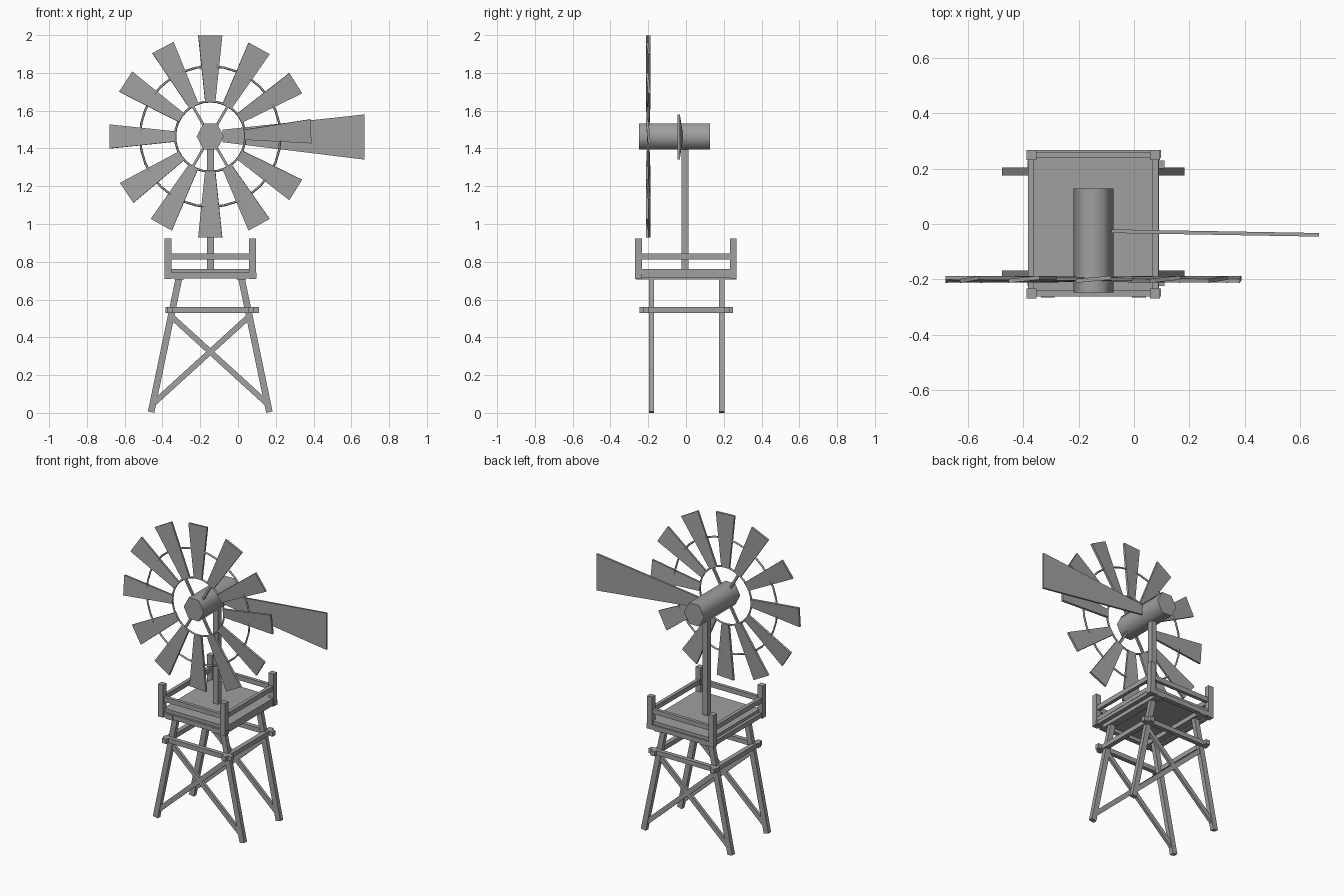
import bpy, bmesh, math
from mathutils import Matrix, Vector

cube = bpy.data.objects.get("Cube")
if cube:
    bpy.data.objects.remove(cube, do_unlink=True)

GREY = (0.35, 0.35, 0.35, 1)
mat = bpy.data.materials.new("weathered grey")
mat.use_nodes = True
mat.diffuse_color = GREY
mat.node_tree.nodes["Principled BSDF"].inputs["Base Color"].default_value = GREY

CX = -0.147                       # tower axis
HUB = Vector((CX, -0.2, 1.463))   # rotor centre


def finish(name, bm):
    bmesh.ops.recalc_face_normals(bm, faces=bm.faces)
    mesh = bpy.data.meshes.new(name)
    bm.to_mesh(mesh)
    bm.free()
    mesh.materials.append(mat)
    obj = bpy.data.objects.new(name, mesh)
    bpy.context.collection.objects.link(obj)
    return obj


def box(name, lo, hi):
    lo, hi = Vector(lo), Vector(hi)
    bm = bmesh.new()
    bmesh.ops.create_cube(bm, size=1)
    bmesh.ops.scale(bm, vec=hi - lo, verts=bm.verts)
    bmesh.ops.translate(bm, vec=(lo + hi) / 2, verts=bm.verts)
    return finish(name, bm)


def beam(name, a, b, width, depth):
    """Straight bar from a to b in an xz plane; depth runs along y."""
    a, b = Vector(a), Vector(b)
    along = (b - a).normalized()
    side = along.cross(Vector((0, 1, 0)))
    rot = Matrix((side, (0, 1, 0), along)).transposed().to_4x4()
    bm = bmesh.new()
    bmesh.ops.create_cube(bm, size=1)
    bmesh.ops.scale(bm, vec=(width, depth, (b - a).length), verts=bm.verts)
    bmesh.ops.transform(bm, matrix=Matrix.Translation((a + b) / 2) @ rot, verts=bm.verts)
    return finish(name, bm)


def plate(name, outline, thickness, matrix):
    """Flat panel drawn in xz, thickened along y."""
    bm = bmesh.new()
    face = bm.faces.new([bm.verts.new((x, -thickness / 2, z)) for x, z in outline])
    new = bmesh.ops.extrude_face_region(bm, geom=[face])["geom"]
    bmesh.ops.translate(bm, vec=(0, thickness, 0),
                        verts=[v for v in new if isinstance(v, bmesh.types.BMVert)])
    bmesh.ops.transform(bm, matrix=matrix, verts=bm.verts)
    return finish(name, bm)


def smooth(obj, angle):
    bpy.ops.object.select_all(action="DESELECT")
    obj.select_set(True)
    bpy.context.view_layer.objects.active = obj
    bpy.ops.object.shade_smooth_by_angle(angle=math.radians(angle))


# Tower: splayed legs and crossed braces on the front and back
for face, y in (("front", -0.183), ("back", 0.19)):
    for side, s in (("right", -1), ("left", 1)):
        beam(f"{face}_{side}_leg", (CX + s * 0.313, y, 0.004), (CX + s * 0.162, y, 0.73), 0.035, 0.028)
        beam(f"{face}_{side}_brace", (CX - s * 0.295, y, 0.055), (CX + s * 0.205, y, 0.51), 0.03, 0.018)

# Waist beams, lapped around the legs with projecting ends
for face, y in (("front", -0.21), ("back", 0.215)):
    box(f"{face}_waist_beam", (-0.385, y - 0.014, 0.53), (0.11, y + 0.014, 0.56))
for side, s in (("right", -1), ("left", 1)):
    x = CX + s * 0.215
    box(f"{side}_waist_beam", (x - 0.015, -0.245, 0.53), (x + 0.015, 0.25, 0.56))

# Platform: deck, perimeter frame, and joists over the leg tops
box("deck", (-0.363, -0.25, 0.735), (0.09, 0.258, 0.763))
for face, y in (("front", -0.248), ("back", 0.253)):
    box(f"{face}_deck_beam", (-0.37, y - 0.015, 0.712), (0.097, y + 0.015, 0.742))
for side, s in (("right", -1), ("left", 1)):
    x = CX + s * 0.222
    box(f"{side}_deck_beam", (x - 0.013, -0.25, 0.714), (x + 0.013, 0.255, 0.744))
    x = CX + s * 0.165
    box(f"{side}_joist", (x - 0.025, -0.265, 0.706), (x + 0.025, 0.268, 0.737))

# Railing: corner posts and a single rail on each side
for face, y in (("front", -0.252), ("back", 0.25)):
    for side, s in (("right", -1), ("left", 1)):
        x = CX + s * 0.223
        box(f"{face}_{side}_post", (x - 0.018, y - 0.018, 0.71), (x + 0.018, y + 0.018, 0.922))
    box(f"{face}_rail", (-0.365, y - 0.011, 0.812), (0.08, y + 0.011, 0.843))
for side, s in (("right", -1), ("left", 1)):
    x = CX + s * 0.225
    box(f"{side}_rail", (x - 0.011, -0.25, 0.812), (x + 0.011, 0.25, 0.843))

# Mast
box("mast", (CX - 0.017, -0.025, 0.755), (CX + 0.019, 0.014, 1.42))

# Six-sided head, smooth along its length
bm = bmesh.new()
bmesh.ops.create_cone(bm, cap_ends=True, segments=6, radius1=0.072, radius2=0.072, depth=0.375)
lift = Matrix.Translation((CX, -0.06, HUB.z)) @ Matrix.Diagonal((1, 1, 1.1, 1))
align = Matrix.Rotation(math.radians(90), 4, "X") @ Matrix.Rotation(math.radians(30), 4, "Z")
points_sideways = max(abs((align @ v.co).x) for v in bm.verts) > 0.07
if not points_sideways:
    align = Matrix.Rotation(math.radians(90), 4, "X")
bmesh.ops.transform(bm, matrix=lift @ align, verts=bm.verts)
smooth(finish("head", bm), 65)

# Rotor blades, slightly pitched
BLADE = [(-0.027, 0.183), (0.027, 0.183), (0.064, 0.534), (-0.064, 0.534)]
for i, nudge in enumerate((0, -1, -2, -3, 2, 1, 0, -1, -4, 0, 3, 2)):
    turn = Matrix.Rotation(math.radians(30 * i + nudge), 4, "Y")
    pitch = Matrix.Rotation(math.radians(5), 4, "Z")
    plate(f"blade_{i + 1}", BLADE, 0.014, Matrix.Translation(HUB) @ turn @ pitch)

# Spokes from the head to the inner ring
for i, angle in enumerate((60, 120, 240, 300)):
    d = Vector((math.cos(math.radians(angle)), 0, math.sin(math.radians(angle))))
    beam(f"spoke_{i + 1}", HUB + d * 0.04, HUB + d * 0.188, 0.014, 0.014)

# Rotor rings
for name, radius in (("inner_ring", 0.186), ("outer_ring", 0.372)):
    bpy.ops.mesh.primitive_torus_add(location=HUB, rotation=(math.radians(90), 0, 0),
                                     major_segments=32, minor_segments=6,
                                     major_radius=radius, minor_radius=0.006)
    ring = bpy.context.object
    ring.name = name
    ring.data.materials.append(mat)
    smooth(ring, 65)

# Tail vane
TAIL = [(0, -0.03), (0.752, -0.122), (0.752, 0.117), (0, 0.036)]
plate("tail_vane", TAIL, 0.013,
      Matrix.Translation((-0.082, -0.026, HUB.z)) @ Matrix.Rotation(math.radians(-1), 4, "Z"))
